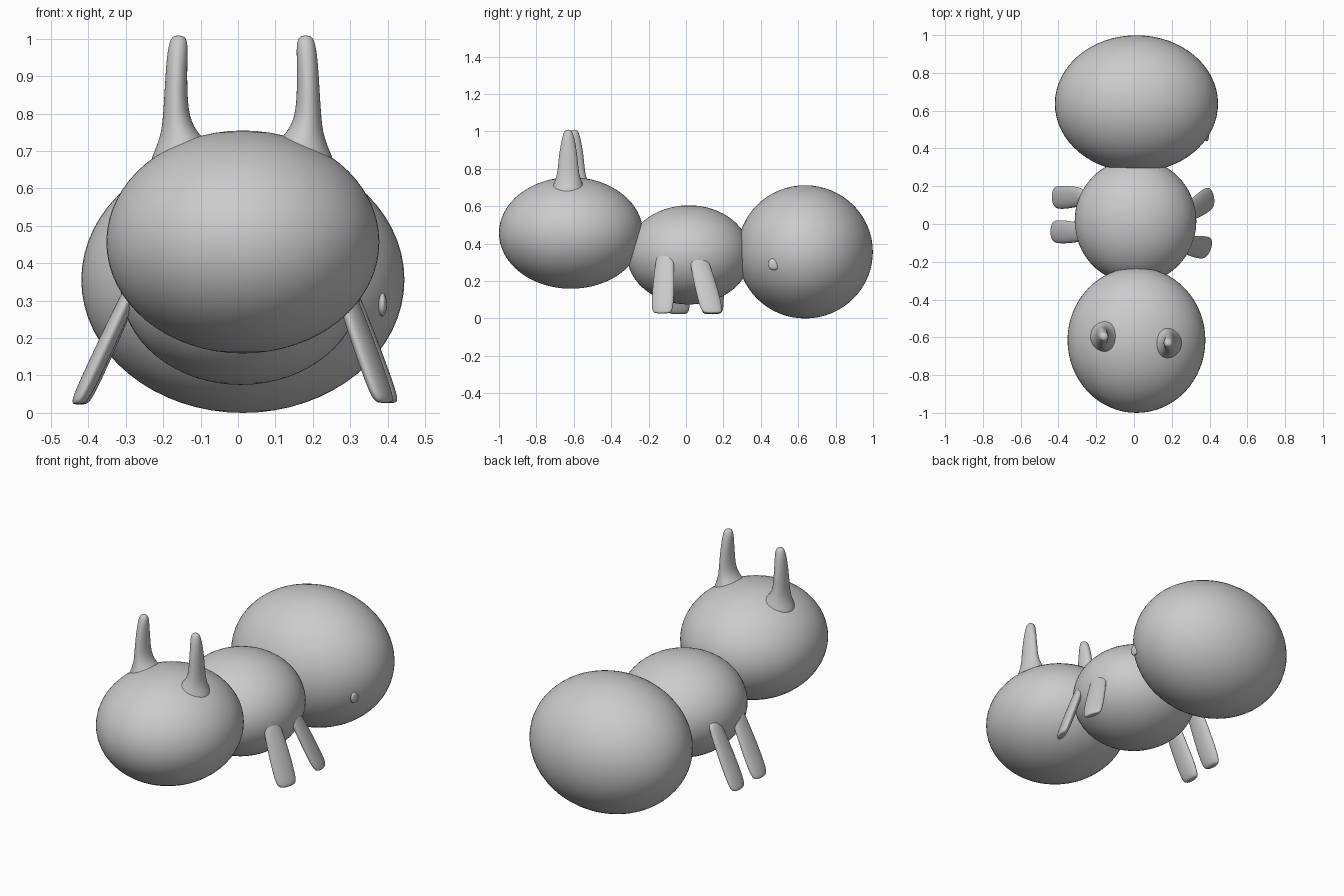
import bpy, bmesh, math
from mathutils import Vector

cube = bpy.data.objects.get("Cube")
if cube:
    bpy.data.objects.remove(cube, do_unlink=True)

# One plain clay colour
clay = bpy.data.materials.new("light grey clay")
clay.use_nodes = True
clay.diffuse_color = (0.6, 0.6, 0.6, 1)
clay.node_tree.nodes["Principled BSDF"].inputs["Base Color"].default_value = (0.6, 0.6, 0.6, 1)


def ellipsoid(name, centre, radii, segments=64):
    bpy.ops.mesh.primitive_uv_sphere_add(segments=segments, ring_count=segments // 2, radius=1, location=centre)
    ob = bpy.context.object
    ob.name = name
    for v in ob.data.vertices:
        v.co = Vector(a * b for a, b in zip(v.co, radii))
    ob.data.materials.append(clay)
    bpy.ops.object.shade_smooth()
    return ob


def loft(name, sections, twist=0.0, sides=12):
    """Skin oval sections (centre, x radius, y radius), then smooth them."""
    bm = bmesh.new()
    rings = []
    c, s = math.cos(twist), math.sin(twist)
    for centre, rx, ry in sections:
        ring = []
        for i in range(sides):
            a = math.tau * i / sides
            px, py = rx * math.cos(a), ry * math.sin(a)
            ring.append(bm.verts.new(Vector(centre) + Vector((px * c - py * s, px * s + py * c, 0))))
        rings.append(ring)
    for low, high in zip(rings, rings[1:]):
        for i in range(sides):
            j = (i + 1) % sides
            bm.faces.new((low[i], low[j], high[j], high[i]))
    bm.faces.new(rings[0])
    bm.faces.new(rings[-1])
    bmesh.ops.recalc_face_normals(bm, faces=bm.faces)
    mesh = bpy.data.meshes.new(name)
    bm.to_mesh(mesh)
    bm.free()
    mesh.materials.append(clay)
    mesh.polygons.foreach_set("use_smooth", [True] * len(mesh.polygons))
    ob = bpy.data.objects.new(name, mesh)
    bpy.context.collection.objects.link(ob)
    sub = ob.modifiers.new("smooth", "SUBSURF")
    sub.levels = sub.render_levels = 2
    return ob


# Three body segments
ellipsoid("head", (0.013, -0.615, 0.457), (0.365, 0.385, 0.298))
ellipsoid("thorax", (0.008, 0.015, 0.34), (0.322, 0.33, 0.265))
ellipsoid("abdomen", (0.013, 0.637, 0.356), (0.432, 0.362, 0.356))
ellipsoid("abdomen_bump", (0.386, 0.47, 0.29), (0.012, 0.032, 0.032), 24)

# Antennae: flared foot, slender stalk, rounded tip
# columns: height, lean outward, x radius, y radius
STALK = [(0.64, -0.035, 0.13, 0.11), (0.70, -0.02, 0.085, 0.09), (0.745, -0.005, 0.052, 0.07),
         (0.79, 0.005, 0.036, 0.058), (0.87, 0.005, 0.031, 0.052), (0.95, 0.002, 0.029, 0.038),
         (0.99, -0.002, 0.026, 0.026), (1.01, -0.002, 0.016, 0.016)]
for name, side, x, y in (("left_antenna", 1, 0.183, -0.63), ("right_antenna", -1, -0.161, -0.597)):
    loft(name, [((x + side * lean, y, z), rx, ry) for z, lean, rx, ry in STALK])


# Legs: flat paddles splayed outward, rounded at the foot
def leg(name, top, foot, twist):
    top, foot = Vector(top), Vector(foot)
    profile = [(0, 0.022, 0.045), (0.25, 0.025, 0.056), (0.6, 0.027, 0.064),
               (0.88, 0.026, 0.064), (0.97, 0.022, 0.056), (1, 0.014, 0.04)]
    loft(name, [(top.lerp(foot, t), rx, ry) for t, rx, ry in profile], twist)


leg("left_front_leg", (0.27, -0.11, 0.37), (0.392, -0.128, 0.026), -0.35)
leg("left_back_leg", (0.28, 0.055, 0.37), (0.408, 0.143, 0.026), 0.2)
leg("right_front_leg", (-0.265, -0.045, 0.37), (-0.428, -0.04, 0.022), 0.0)
leg("right_back_leg", (-0.265, 0.145, 0.37), (-0.42, 0.14, 0.022), 0.05)
